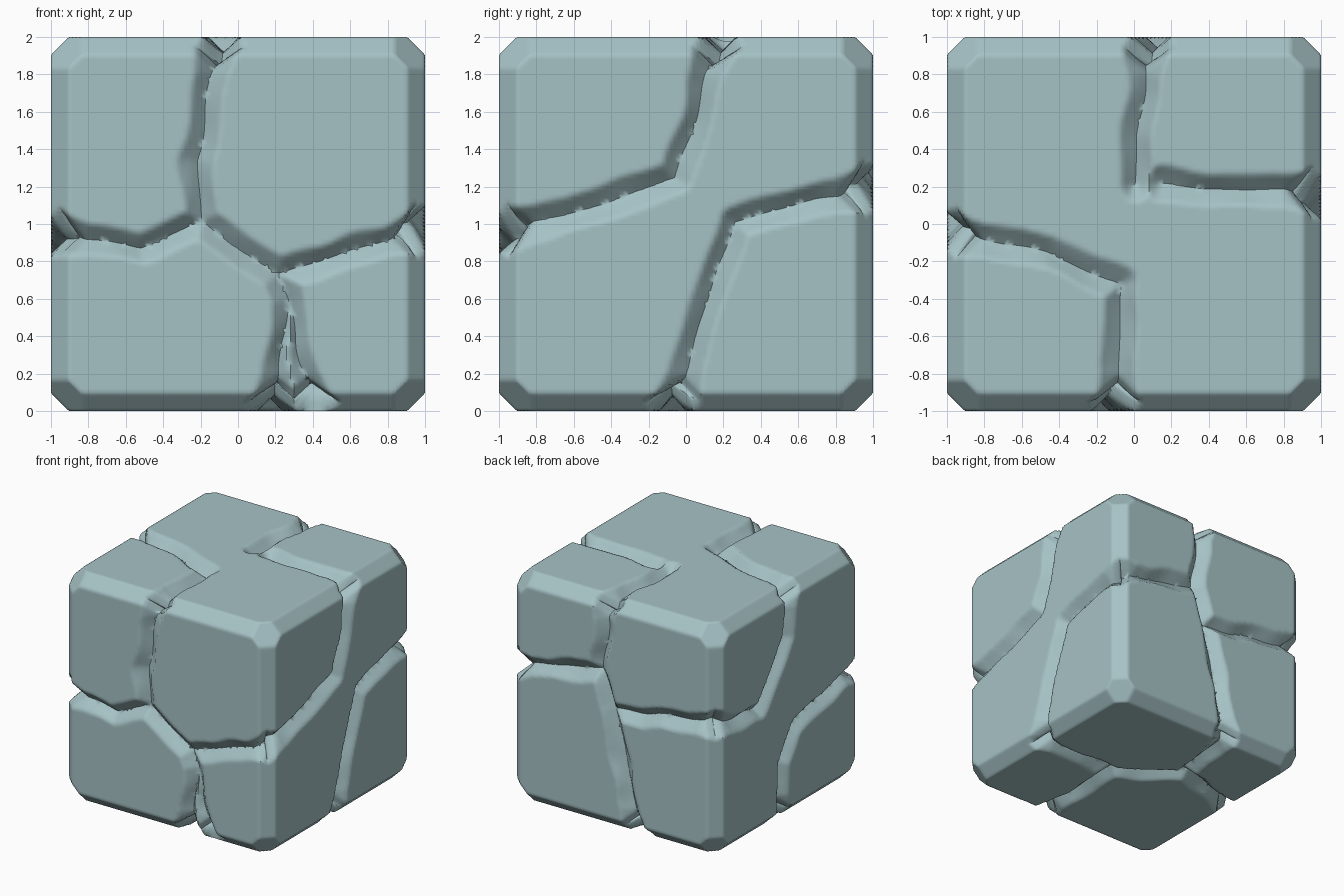
import bpy, bmesh, math
from mathutils import Vector, noise

if "Cube" in bpy.data.objects:
    bpy.data.objects.remove(bpy.data.objects["Cube"])

CHAMFER = 0.095     # cut along the cube edges
CORNER = 2.74       # limit of |x|+|y|+|z| at the corners
N = 100             # grid cells per face

# Cracks per face: axis, sign, then paths in the two other axes (z from the floor)
CRACKS = [
    # front
    (1, -1, [[(-.1, 2), (-.22, 1.35), (-.2, 1.01)],
             [(-1, .95), (-.5, .88), (-.2, 1.01), (.22, .73), (1, .97)],
             [(.22, .73), (.27, .58), (.19, 0)],
             [(.27, .58), (.41, 0)]]),
    # right
    (0, 1, [[(-1, .95), (-.06, 1.24), (.17, 2)],
            [(-.07, 0), (.26, 1.02), (1, 1.19)]]),
    # back
    (1, 1, [[(.07, 2), (.15, 1.34)],
            [(1, 1.18), (.15, 1.34), (.03, 1.03), (-1, 1.16)],
            [(.03, 1.03), (-.21, 0)]]),
    # left
    (0, -1, [[(-.05, 2), (0, 1.57), (.39, 1.07), (1, 1.16)],
             [(-1, .95), (-.1, .75), (.07, .49), (.07, 0)]]),
    # top
    (2, 1, [[(.07, 1), (.0, .2)],
            [(1, .17), (.15, .2)],
            [(-1, -.05), (-.45, -.15), (-.06, -.32), (-.1, -1)]]),
    # bottom
    (2, -1, [[(1, -.08), (.17, -.08)],
             [(-.21, 1), (-.32, .27)],
             [(.19, -1), (.17, -.08), (-.36, .28), (-1, .07)]]),
]


def on_face(axis, sign, uv):
    """Place a face point in space, with the cube centred on the origin."""
    u, v = uv
    p = [u, v if axis == 2 else v - 1]
    p.insert(axis, sign)
    return Vector(p)


SEGMENTS = {}
for axis, sign, lines in CRACKS:
    segs = SEGMENTS.setdefault((axis, sign), [])
    for line in lines:
        pts = [on_face(axis, sign, uv) for uv in line]
        segs += [(a, b - a, (b - a).length_squared) for a, b in zip(pts, pts[1:])]


def nearest_crack(p):
    """Closest point on any crack near p, and its distance."""
    best, spot = 9.0, p
    for (axis, sign), segs in SEGMENTS.items():
        if p[axis] * sign < 0.8:
            continue
        for a, d, l2 in segs:
            t = min(1.0, max(0.0, (p - a).dot(d) / l2))
            q = a + d * t
            dist = (p - q).length_squared
            if dist < best:
                best, spot = dist, q
    return spot, math.sqrt(best)


def carve(p):
    """Sink the cracks into the surface and cut the cube edges."""
    order = sorted(abs(c) for c in p)
    rim = max(0.0, (order[1] - 0.8) / 0.2)         # cracks open out at the cube edges
    wobble = noise.noise_vector(p * 3.5) * 0.03 * (1 - rim)
    wobble = Vector([0 if abs(c) > 0.999 else w for c, w in zip(p, wobble)])
    spot, dist = nearest_crack(p + wobble)
    if dist < 0.0105 and order[1] < 0.97:          # crisp crease line
        p, dist = spot - wobble, 0.0
    width = 0.085 + 0.045 * rim + 0.025 * noise.noise(p * 4)
    sink = (0.085 + 0.04 * rim) * max(0.0, 1 - dist / width)
    lim = 1 - sink
    s = [1 if c >= 0 else -1 for c in p]
    q = [min(abs(c), lim) for c in p]
    for i, j in ((0, 1), (1, 2), (0, 2)):
        over = q[i] + q[j] - (2 * lim - CHAMFER)
        if over > 0:
            q[i] -= over / 2
            q[j] -= over / 2
    over = sum(q) - (CORNER - 3 * sink)
    if over > 0:
        q = [c - over / 3 for c in q]
    return Vector([c * k for c, k in zip(q, s)])


# Cracked stone block
bm = bmesh.new()
bmesh.ops.create_cube(bm, size=2)
bmesh.ops.subdivide_edges(bm, edges=bm.edges[:], cuts=N - 1, use_grid_fill=True)
for vert in bm.verts:
    vert.co = carve(vert.co.copy()) + Vector((0, 0, 1))
bmesh.ops.remove_doubles(bm, verts=bm.verts[:], dist=0.0008)
bmesh.ops.recalc_face_normals(bm, faces=bm.faces[:])
mesh = bpy.data.meshes.new("cracked_stone_block")
bm.to_mesh(mesh)
bm.free()
block = bpy.data.objects.new("cracked_stone_block", mesh)
bpy.context.collection.objects.link(block)

# Blue-grey stone
stone = bpy.data.materials.new("blue grey stone")
stone.diffuse_color = (0.38, 0.54, 0.56, 1)
stone.use_nodes = True
stone.node_tree.nodes["Principled BSDF"].inputs["Base Color"].default_value = stone.diffuse_color
mesh.materials.append(stone)

bpy.context.view_layer.objects.active = block
block.select_set(True)
bpy.ops.object.shade_smooth_by_angle(angle=math.radians(50))
